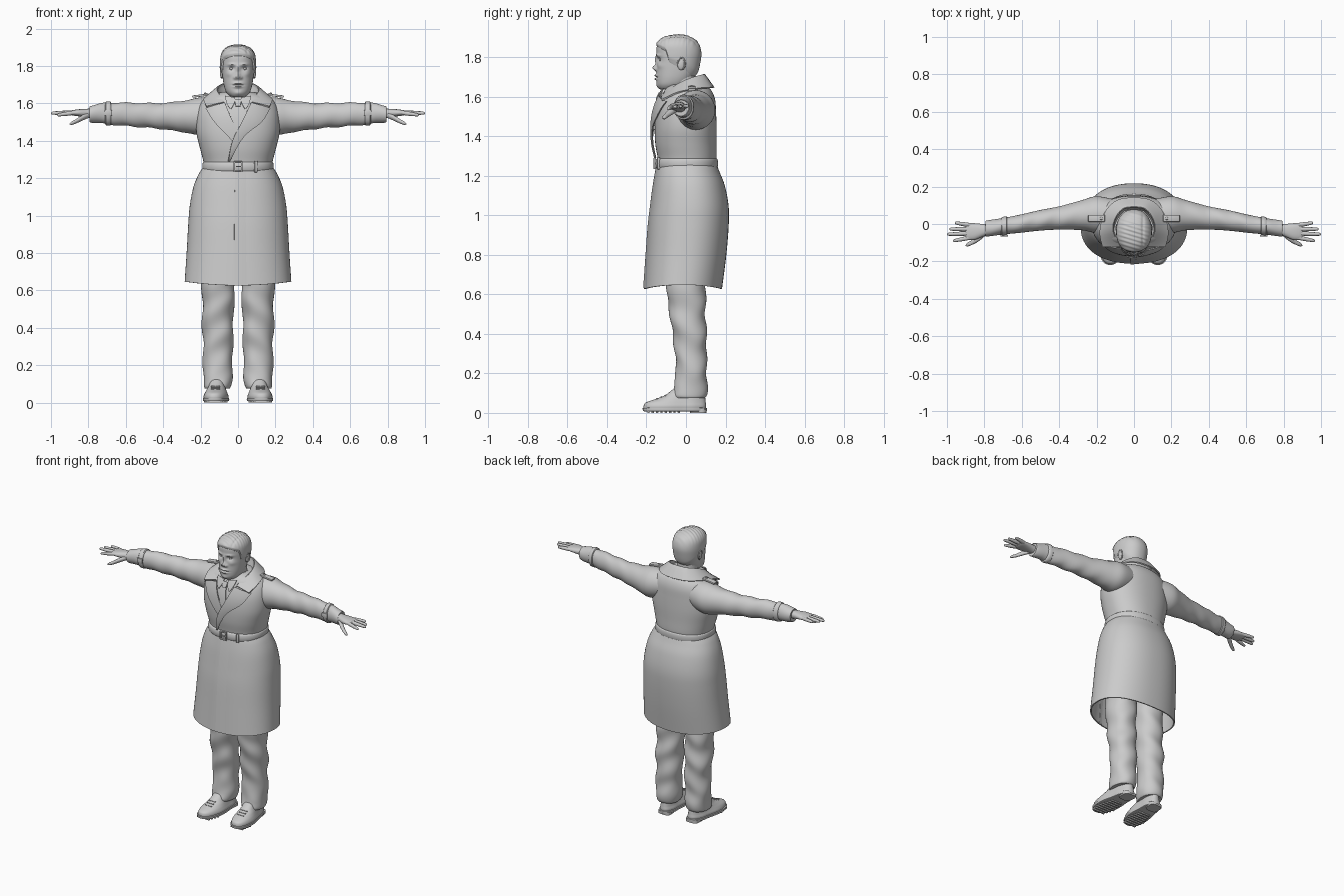
import bpy, bmesh, math
from mathutils import Vector, Matrix
from mathutils.bvhtree import BVHTree
from math import sin, cos, pi, exp

def link(name, bm, mirror=False, thick=0):
    bmesh.ops.recalc_face_normals(bm, faces=bm.faces)
    me = bpy.data.meshes.new(name)
    bm.to_mesh(me)
    ob = bpy.data.objects.new(name, me)
    bpy.context.collection.objects.link(ob)
    if thick:
        m = ob.modifiers.new("thickness", 'SOLIDIFY')
        m.thickness, m.offset = thick, 0
    if mirror:
        ob.modifiers.new("mirror", 'MIRROR').use_mirror_merge = False
    return ob

def spline(pts, sub):
    """Catmull-Rom through tuples of any length."""
    out = []
    for i in range(len(pts) - 1):
        a, b, c, d = pts[max(i - 1, 0)], pts[i], pts[i + 1], pts[min(i + 2, len(pts) - 1)]
        for k in range(sub):
            t = k / sub
            out.append(tuple(.5 * (2*q + (r - p)*t + (2*p - 5*q + 4*r - s)*t*t + (3*q - p - 3*r + s)*t**3)
                             for p, q, r, s in zip(a, b, c, d)))
    return out + [tuple(pts[-1])]

def grid(name, rows, closed=False, cap=False, **kw):
    bm = bmesh.new()
    vs = [[bm.verts.new(p) for p in r] for r in rows]
    n = len(rows[0])
    for r, s in zip(vs, vs[1:]):
        for i in range(n if closed else n - 1):
            j = (i + 1) % n
            bm.faces.new((r[i], r[j], s[j], s[i]))
    if cap:
        bm.faces.new(vs[0][::-1])
        bm.faces.new(vs[-1])
    return link(name, bm, **kw)

def oval(s, a, p):
    """Point of a superellipse section (t, u, v, ru, rv)."""
    c, d = cos(a), sin(a)
    return (s[1] + s[3] * math.copysign(abs(c) ** (2 / p), c),
            s[2] + s[4] * math.copysign(abs(d) ** (2 / p), d), s[0])

def loft(name, secs, axis='z', seg=32, sub=5, p=2.0, cap=True, fn=None, **kw):
    rows = []
    for s in spline(secs, sub):
        r = [Vector(oval(s, 2*pi*i/seg, p)) for i in range(seg)]
        if axis == 'x':
            r = [Vector((v.z, v.x, v.y)) for v in r]
        rows.append([fn(v) if fn else v for v in r])
    return grid(name, rows, closed=True, cap=cap, **kw)

def body(*secs):
    """(z, half width, front y, back y) -> section."""
    return [(z, 0, (f + b) / 2, w, (b - f) / 2) for z, w, f, b in secs]

def box(name, loc, size, rot=(0, 0, 0), bevel=.003, mirror=False):
    bm = bmesh.new()
    bmesh.ops.create_cube(bm, size=1)
    bmesh.ops.scale(bm, vec=size, verts=bm.verts)
    bmesh.ops.bevel(bm, geom=bm.edges[:], offset=bevel, segments=2, affect='EDGES', profile=.5)
    for ax, a in zip('XYZ', rot):
        bmesh.ops.rotate(bm, matrix=Matrix.Rotation(a, 3, ax), verts=bm.verts)
    bmesh.ops.translate(bm, vec=loc, verts=bm.verts)
    return link(name, bm, mirror)

def blob(name, loc, size, mirror=True):
    bm = bmesh.new()
    bmesh.ops.create_uvsphere(bm, u_segments=20, v_segments=12, radius=1,
                              matrix=Matrix.Translation(loc) @ Matrix.Diagonal((*size, 1)))
    return link(name, bm, mirror)

# Coat: bodice and open skirt
bodice = loft("coat_bodice", body((1.25, .18, -.14, .148), (1.29, .185, -.143, .155), (1.36, .203, -.155, .155),
    (1.44, .222, -.158, .155), (1.52, .224, -.15, .152), (1.58, .212, -.133, .148), (1.62, .185, -.115, .135),
    (1.645, .14, -.1, .115), (1.66, .09, -.085, .09)), seg=72, sub=6, p=2.25)
def hem(v):
    f = max(0, (1 - v.z) / .37)
    v.z += f * .02 * min(1, abs(v.x) / .28) ** 2
    return v
skirt = loft("coat_skirt", body((1.26, .18, -.14, .15), (1.22, .207, -.148, .165), (1.15, .235, -.16, .192),
    (1.05, .254, -.173, .211), (.95, .262, -.185, .212), (.8, .27, -.196, .2), (.627, .281, -.208, .178)),
    seg=72, sub=6, p=2.25, cap=False, fn=hem, thick=.008)
verts, polys = [], []
for ob in (bodice, skirt):
    n = len(verts)
    verts += [v.co.copy() for v in ob.data.vertices]
    polys += [[i + n for i in f.vertices] for f in ob.data.polygons]
front = BVHTree.FromPolygons(verts, polys)

def drape(name, A, B, off, off2=None, thick=.006, mirror=False, n=10):
    """Cloth patch between two (x, z) edges laid on the coat front."""
    off2 = off if off2 is None else off2
    rows = []
    for a, b in zip(spline(A, 6), spline(B, 6)):
        row = []
        for k in range(n + 1):
            t = k / n
            x, z = a[0] + (b[0] - a[0]) * t, a[1] + (b[1] - a[1]) * t
            hit = front.ray_cast(Vector((x, -1, z)), Vector((0, 1, 0)))[0]
            row.append((x, (hit.y if hit else -.1) - off - (off2 - off) * t, z))
        rows.append(row)
    return grid(name, rows, thick=thick, mirror=mirror)

drape("coat_front_overlap", [(-.015, 1.25), (-.02, .95), (-.018, .632)], [(.12, 1.25), (.12, .95), (.12, .634)], .007, -.004, .004)
drape("shirt_front", [(-.08, 1.62), (-.035, 1.52), (-.003, 1.43)], [(.08, 1.62), (.035, 1.52), (.003, 1.43)], .004)
drape("tie_blade", [(-.01, 1.6), (-.016, 1.54), (-.024, 1.48), (-.002, 1.435)], [(.01, 1.6), (.016, 1.54), (.024, 1.48), (.002, 1.435)], .011)
drape("tie_knot", [(-.02, 1.62), (-.012, 1.585)], [(.02, 1.62), (.012, 1.585)], .017, thick=.012)
drape("shirt_collar_point", [(.015, 1.63), (.02, 1.6), (.038, 1.57)], [(.07, 1.64), (.06, 1.6), (.042, 1.57)], .016, mirror=True)
drape("right_lapel", [(-.07, 1.605), (-.04, 1.53), (.005, 1.44)], [(-.172, 1.575), (-.125, 1.5), (-.03, 1.4)], .013, .011)
drape("left_lapel", [(.07, 1.605), (.025, 1.51), (-.03, 1.4), (-.052, 1.29)],
      [(.172, 1.575), (.125, 1.5), (.03, 1.42), (-.046, 1.29)], .02, .012)

# Turned-down coat collar, from inner base over the fold to the outer edge
inner = [(0, .07, 1.62), (.05, .06, 1.62), (.08, .01, 1.61), (.085, -.05, 1.59), (.055, -.11, 1.57)]
fold = [(0, .095, 1.708), (.06, .085, 1.705), (.105, .03, 1.69), (.115, -.04, 1.66), (.075, -.12, 1.605)]
outer = [(0, .14, 1.645), (.09, .125, 1.645), (.155, .06, 1.64), (.182, -.04, 1.62), (.168, -.122, 1.582)]
half = [spline([a, tuple(c * .85 + d * .15 for c, d in zip(b, a)), b, c], 5)
        for a, b, c in zip(*(spline(l, 6) for l in (inner, fold, outer)))]
grid("coat_collar", [[(-x, y, z) for x, y, z in r] for r in half[:0:-1]] + half, thick=.008)

# Belt with buckle and loop
loft("belt", body((1.235, .178, -.142, .15), (1.24, .188, -.15, .159), (1.262, .191, -.154, .162),
                  (1.283, .188, -.15, .159), (1.288, .178, -.142, .15)), seg=72, sub=3, p=2.25)
for s in (-1, 1):
    box("buckle_side", (s * .02, -.158, 1.262), (.008, .012, .056))
    box("buckle_bar", (0, -.158, 1.262 + s * .025), (.048, .012, .008))
box("buckle_prong", (.004, -.16, 1.262), (.03, .008, .006), bevel=.002)
box("belt_loop", (.095, -.139, 1.262), (.016, .014, .06), rot=(0, 0, .28))

# Sleeves, cuff straps, shoulder straps
def crease(v):
    w = .003 * min(1, max(0, (v.x - .2) / .2))
    v.z += w * sin(v.x * 55 + v.y * 30)
    return v
loft("sleeve", [(.1, .045, 1.545, .085, .085), (.2, .05, 1.532, .098, .1), (.28, .047, 1.53, .08, .086), (.4, .032, 1.532, .062, .07),
    (.5, .02, 1.537, .055, .065), (.6, .003, 1.542, .049, .062), (.7, -.012, 1.546, .044, .057), (.785, -.024, 1.545, .043, .045),
    (.79, -.025, 1.545, .038, .04)], 'x', seg=40, fn=crease, mirror=True)
loft("cuff_strap", [(.678, -.01, 1.546, .044, .056), (.682, -.01, 1.546, .051, .064), (.706, -.013, 1.546, .05, .063),
                    (.71, -.013, 1.546, .043, .055)], 'x', sub=2, mirror=True)
box("cuff_buckle", (.694, -.062, 1.55), (.04, .01, .03), mirror=True)
box("shoulder_strap", (.2, .03, 1.642), (.09, .036, .012), rot=(0, .12, 0), mirror=True)
blob("shoulder_button", (.175, .03, 1.653), (.008, .008, .005))

# Hands
loft("palm", [(.76, -.03, 1.545, .027, .03), (.8, -.033, 1.548, .032, .024), (.85, -.04, 1.55, .044, .019),
              (.885, -.04, 1.55, .044, .014), (.9, -.04, 1.55, .036, .009)], 'x', seg=24, p=2.3, mirror=True)
for nm, y0, x1, y1, z1 in (("index", -.072, .967, -.09, 1.538), ("middle", -.05, 1, -.055, 1.548),
                           ("ring", -.028, .987, -.027, 1.55), ("little", -.007, .957, .006, 1.552)):
    mid = lambda t: (.87 + (x1 - .87) * t, y0 + (y1 - y0) * t, 1.551 + (z1 - 1.551) * t)
    loft(nm + "_finger", [(*mid(t), r, r) for t, r in ((0, .011), (.4, .0115), (.7, .01), (.93, .008), (.99, .004), (1, .001))],
         'x', seg=14, sub=3, mirror=True)
loft("thumb", [(.79, -.045, 1.54, .014, .014), (.83, -.075, 1.524, .017, .015), (.865, -.098, 1.505, .013, .012),
               (.89, -.11, 1.494, .01, .009), (.9, -.114, 1.49, .002, .002)], 'x', seg=14, mirror=True)

# Trousers
def wrinkle(v):
    f = .004 if v.z < .7 else 0
    v.y += f * sin(v.z * 42 + v.x * 25)
    v.x += f * sin(v.z * 33 + v.y * 20)
    return v
loft("trouser_leg", [(1, .105, .01, .095, .1), (.75, .105, .002, .09, .1), (.6, .105, .002, .088, .098), (.5, .107, .008, .083, .09),
    (.4, .108, .018, .083, .086), (.3, .107, .024, .079, .08), (.2, .108, .027, .079, .078), (.13, .109, .022, .077, .086),
    (.09, .11, .017, .072, .088), (.075, .11, .017, .066, .08)], seg=40, sub=8, p=2.2, fn=wrinkle, mirror=True)

# Shoes with heel, sole and tread
def foot(v):
    v.x *= 1 - .16 * exp(-((v.y - .0) / .06) ** 2) - (.1 if v.y > .03 else 0) * min(1, (v.y - .03) / .04)
    v.x += .11 - .08 * v.y
    return v
loft("shoe_upper", body((.018, .066, -.213, .1), (.035, .068, -.214, .102), (.052, .062, -.203, .1), (.07, .055, -.155, .098),
    (.09, .05, -.105, .095), (.125, .046, -.06, .09)), seg=48, p=2.3, fn=foot, mirror=True)
loft("shoe_sole", body((.008, .066, -.21, .1), (.01, .071, -.217, .105), (.024, .072, -.219, .106), (.026, .066, -.213, .1)),
     seg=48, sub=2, p=2.4, fn=foot, mirror=True)
loft("shoe_heel", body((0, .05, .02, .103), (.02, .05, .02, .104)), seg=32, sub=2, p=3.5, fn=foot, mirror=True)
for i in range(8):
    y = -.19 + i * .022
    box("tread", (.11 - .08 * y, y, .005), (.125 * (1 - .45 * abs(i - 3) / 5), .012, .01), bevel=.002, mirror=True)
for i in range(3):
    box("shoe_lace", (.12, -.105 - i * .02, .088 - i * .008), (.05, .007, .008), rot=(.4, 0, 0), bevel=.002, mirror=True)

# Head: lofted skull with facial relief (x, z, depth, width, height)
skull = body((1.635, .03, -.12, -.04), (1.64, .045, -.135, -.02), (1.66, .063, -.146, .01), (1.69, .074, -.149, .035),
    (1.73, .081, -.149, .055), (1.78, .086, -.147, .066), (1.82, .088, -.149, .07), (1.855, .085, -.147, .062),
    (1.88, .072, -.131, .045), (1.897, .05, -.103, .015), (1.904, .025, -.07, -.01), (1.906, .002, -.04, -.036))
relief = [(0, 1.785, .010, .010, .022), (0, 1.746, .022, .012, .014), (.016, 1.738, .011, .008, .008), (.034, 1.808, .007, .02, .007),
          (.034, 1.787, -.011, .016, .010), (0, 1.707, .011, .022, .006), (0, 1.689, .011, .02, .006), (0, 1.698, -.006, .026, .0025),
          (0, 1.655, .005, .02, .012), (.05, 1.757, .005, .018, .014)]
def face(v):
    if v.y < -.04:
        k = min(1, (-.04 - v.y) / .06)
        v.y -= k * sum(d * exp(-((abs(v.x) - x) / w) ** 2 - ((v.z - z) / h) ** 2) for x, z, d, w, h in relief)
    return v
loft("head", skull, seg=112, sub=9, p=2.2, fn=face)
loft("neck", [(1.56, 0, -.01, .075, .075), (1.64, 0, -.015, .066, .068), (1.7, 0, -.02, .066, .068), (1.75, 0, -.02, .06, .066)])
loft("shirt_collar", [(1.6, 0, -.02, .082, .085), (1.655, 0, -.01, .072, .074), (1.66, 0, -.01, .066, .068)], sub=3)
blob("eye", (.034, -.124, 1.787), (.012, .011, .008))
for s, dz in ((1, .007), (-1, -.006)):
    grid("eyelid", [[(.034 + .017 * cos(a), -.133 + .009 * abs(cos(a)) + .003 * cos(b), 1.787 + dz * sin(a) + .002 * sin(b))
                     for b in [k * pi / 4 for k in range(8)]] for a in [k * pi / 12 for k in range(13)]], closed=True, mirror=True)

# Ears with a raised rim
blob("ear", (.086, -.025, 1.765), (.01, .019, .031))
grid("ear_rim", [[(.092 + .004 * cos(b) + .004 * sin(a) * .5, -.023 + (.018 + .004 * sin(b)) * cos(a), 1.767 + (.03 + .004 * sin(b)) * sin(a))
                  for b in [k * pi / 4 for k in range(8)]] for a in [-1.3 + k * 4.4 / 24 for k in range(25)]], closed=True, cap=True, mirror=True)

# Hair: scalp shell from a hairline up to the crown, with a side parting
def hairline(f):
    pts = ((-1, 3.0), (-.3, 4.2), (.1, 4.5), (.38, 4.8), (.52, 6.2), (1, 6.95))
    for (a, p), (b, q) in zip(pts, pts[1:]):
        if f <= b:
            return p + (q - p) * (f - a) / (b - a)
    return pts[-1][1]
path, rows = spline(skull, 20), []
for r in range(41):
    row = []
    for i in range(112):
        a = 2 * pi * i / 112
        h = hairline(-sin(a))
        s = path[min(len(path) - 1, round((h + (11 - h) * r / 40) * 20))]
        x, y, z = oval(s, a, 2.2)
        o = .008 * min(1, r / 4) - (.001 if r == 0 else 0)
        top = max(0, (z - 1.84) / .07)
        o += top * (.0018 * sin(y * 300 + x * 90) - .005 * exp(-((x - .045) / .006) ** 2))
        d = Vector((x, y + .04, max(0, z - 1.8))).normalized()
        row.append(Vector((x, y, z)) + d * o)
    rows.append(row)
grid("hair", rows, closed=True, cap=True)

# Bake modifiers, then shade smooth with sharp edges kept
bpy.ops.object.select_all(action='SELECT')
bpy.context.view_layer.objects.active = bodice
bpy.ops.object.convert(target='MESH')
bpy.ops.object.shade_smooth_by_angle(angle=math.radians(40))
